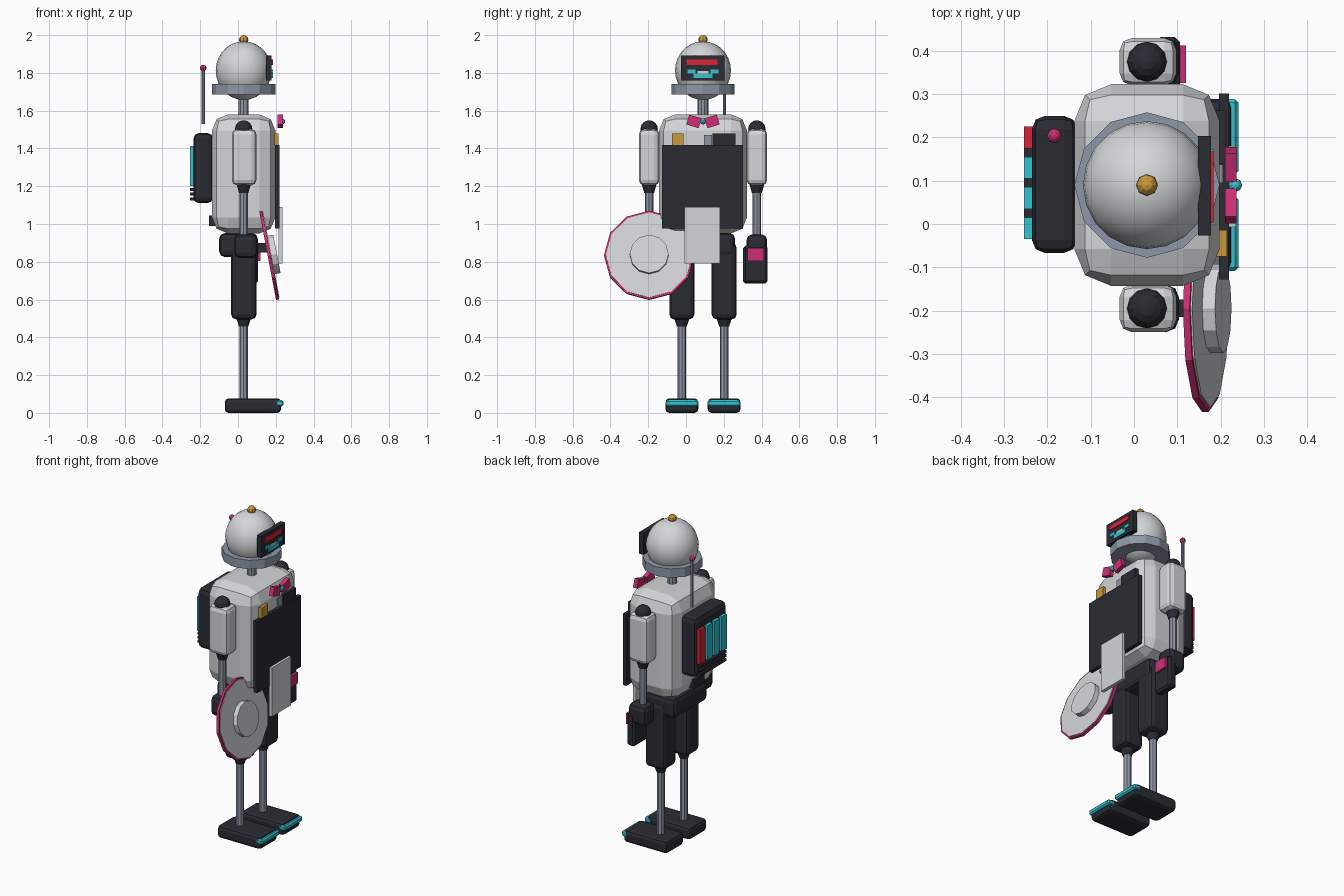
import bpy
import math
from mathutils import Vector

cube = bpy.data.objects.get("Cube")
if cube:
    bpy.data.objects.remove(cube, do_unlink=True)


def material(name, rgb):
    m = bpy.data.materials.new(name)
    m.use_nodes = True
    m.diffuse_color = (*rgb, 1)
    m.node_tree.nodes["Principled BSDF"].inputs["Base Color"].default_value = (*rgb, 1)
    return m


LIGHT = material("light grey", (0.66, 0.67, 0.69))
DARK = material("charcoal", (0.024, 0.025, 0.034))
STEEL = material("blue steel", (0.27, 0.31, 0.39))
PINK = material("magenta", (0.62, 0.028, 0.18))
TEAL = material("teal", (0.035, 0.54, 0.64))
RED = material("red", (0.68, 0.018, 0.04))
GOLD = material("gold", (0.6, 0.32, 0.045))

CX, CY = 0.03, 0.09  # body axis


def finish(name, mat):
    ob = bpy.context.object
    ob.name = name
    ob.data.materials.append(mat)
    return ob


def box(name, mat, xs, ys, zs, bevel=0, segments=2, tilt=0):
    """Box from its extents, with rounded edges and a tilt about x."""
    spans = [xs, ys, zs]
    bpy.ops.mesh.primitive_cube_add(size=1, location=[sum(s) / 2 for s in spans])
    ob = finish(name, mat)
    ob.scale = [s[1] - s[0] for s in spans]
    bpy.ops.object.transform_apply(location=False, rotation=False, scale=True)
    ob.rotation_euler.x = tilt
    if bevel:
        mod = ob.modifiers.new("rounding", "BEVEL")
        mod.width, mod.segments = bevel, segments
    return ob


def rod(name, mat, x, y, zs, r, sides=8):
    bpy.ops.mesh.primitive_cylinder_add(vertices=sides, radius=r, depth=zs[1] - zs[0],
                                        location=(x, y, sum(zs) / 2))
    return finish(name, mat)


def cone(name, mat, x, y, zs, r_low, r_high, sides=10):
    bpy.ops.mesh.primitive_cone_add(vertices=sides, radius1=r_low, radius2=r_high,
                                    depth=zs[1] - zs[0], location=(x, y, sum(zs) / 2))
    return finish(name, mat)


def ball(name, mat, loc, r, segs=10, rings=6, stretch=1):
    bpy.ops.mesh.primitive_uv_sphere_add(segments=segs, ring_count=rings, radius=r, location=loc)
    ob = finish(name, mat)
    ob.scale.z = stretch
    return ob


# Head, collar and finial
ball("head", LIGHT, (CX, CY, 1.812), 0.148, 20, 14, 1.05)
bpy.ops.object.shade_smooth()
rod("collar_ring", STEEL, CX, CY, (1.685, 1.74), 0.168, 12)
rod("neck", STEEL, CX, CY, (1.56, 1.68), 0.028, 10)
rod("finial_base", GOLD, CX, CY, (1.95, 1.972), 0.02)
ball("finial", GOLD, (CX, CY, 1.975), 0.025, 8, 6)

# Face screen with brow light and smile
box("visor", DARK, (0.148, 0.178), (-0.027, 0.203), (1.76, 1.893))
box("brow_light", RED, (0.176, 0.184), (0.003, 0.168), (1.842, 1.872))
for side in (-1, 1):
    y = CY + side * 0.062
    box("smile_corner", TEAL, (0.176, 0.184), (y - 0.021, y + 0.021), (1.798, 1.818))
box("smile_middle", TEAL, (0.176, 0.184), (0.04, 0.14), (1.772, 1.798))
box("smile_teeth", LIGHT, (0.176, 0.183), (0.06, 0.12), (1.798, 1.81))

# Torso and chest parts
box("torso", LIGHT, (-0.138, 0.198), (-0.143, 0.323), (0.95, 1.58), 0.085)
box("chest_plate", DARK, (0.196, 0.22), (-0.128, 0.302), (0.977, 1.417))
box("pocket_tool", DARK, (0.185, 0.212), (0.14, 0.262), (1.40, 1.478))
box("pocket_card", STEEL, (0.19, 0.206), (0.095, 0.138), (1.40, 1.472))
box("pocket_badge", GOLD, (0.192, 0.215), (-0.075, -0.014), (1.417, 1.48))
box("front_flap", LIGHT, (0.215, 0.236), (-0.007, 0.18), (0.79, 1.09))

# Bow tie
for side in (-1, 1):
    y = CY + side * 0.048
    box("bow_wing", PINK, (0.21, 0.237), (y - 0.034, y + 0.034), (1.516, 1.57),
        tilt=side * math.radians(17))
ball("bow_knot", TEAL, (0.234, CY, 1.543), 0.016, 8, 6)

# Backpack with cartridges, vents and antenna
box("backpack", DARK, (-0.236, -0.132), (-0.067, 0.25), (1.11, 1.482), 0.03)
for i, mat in enumerate((RED, TEAL, TEAL, TEAL)):
    y = 0.2 - 0.07 * i
    box("cartridge", mat, (-0.254, -0.23), (y - 0.025, y + 0.025), (1.20, 1.412))
for z in (1.133, 1.158, 1.183):
    box("vent_bar", DARK, (-0.254, -0.23), (-0.03, 0.215), (z - 0.008, z + 0.008))
rod("antenna", STEEL, -0.184, 0.204, (1.53, 1.82), 0.009)
ball("antenna_tip", PINK, (-0.184, 0.204, 1.826), 0.017, 8, 6)

# Hips
box("pelvis", DARK, (-0.1, 0.105), (-0.08, 0.26), (0.825, 0.952), 0.03)
box("rear_clip", DARK, (-0.153, -0.11), (0.04, 0.14), (0.99, 1.045))

for side, word in ((-1, "right"), (1, "left")):
    # Leg
    y = CY + side * 0.112
    box(word + "_thigh", DARK, (-0.036, 0.098), (y - 0.066, y + 0.066), (0.495, 0.9), 0.026)
    cone(word + "_knee", DARK, CX, y, (0.457, 0.5), 0.026, 0.04)
    rod(word + "_shin", STEEL, CX, y, (0.05, 0.47), 0.023)
    box(word + "_foot", DARK, (-0.07, 0.228), (y - 0.087, y + 0.087), (0, 0.077), 0.02)
    box(word + "_toe_strip", TEAL, (0.192, 0.241), (y - 0.087, y + 0.087), (0.034, 0.067), 0.008, 1)

    # Arm
    y = CY + side * 0.285
    ball(word + "_shoulder", DARK, (CX, y, 1.503), 0.046, 12, 8)
    box(word + "_upper_arm", LIGHT, (-0.033, 0.098), (y - 0.055, y + 0.055), (1.205, 1.502), 0.028)
    cone(word + "_elbow", DARK, CX, y, (1.165, 1.212), 0.026, 0.04)
    rod(word + "_forearm", STEEL, CX, y, (0.92, 1.18), 0.022)
    box(word + "_fist", DARK, (-0.022, 0.104), (y - 0.055, y + 0.055), (0.82, 0.945), 0.03)

# Device held in the left hand
box("held_device", DARK, (0.05, 0.106), (0.303, 0.432), (0.685, 0.885), 0.012, 1)
box("device_screen", PINK, (0.1, 0.12), (0.326, 0.412), (0.805, 0.873))

# Shield on the right hand, leaning back at the top
LEAN = math.radians(90 - 10.7)
AXIS = Vector((math.sin(LEAN), 0, math.cos(LEAN)))
CENTRE = Vector((0.165, -0.195, 0.834))
for name, mat, r, depth, offset in (("shield_rim", PINK, 0.239, 0.016, 0),
                                    ("shield_face", LIGHT, 0.229, 0.006, 0.009),
                                    ("shield_boss", LIGHT, 0.103, 0.04, 0.022)):
    bpy.ops.mesh.primitive_cylinder_add(vertices=12, radius=r, depth=depth,
                                        location=CENTRE + AXIS * offset, rotation=(0, LEAN, 0))
    finish(name, mat)
box("shield_grip", DARK, (0.09, 0.165), (-0.215, -0.175), (0.85, 0.9))
